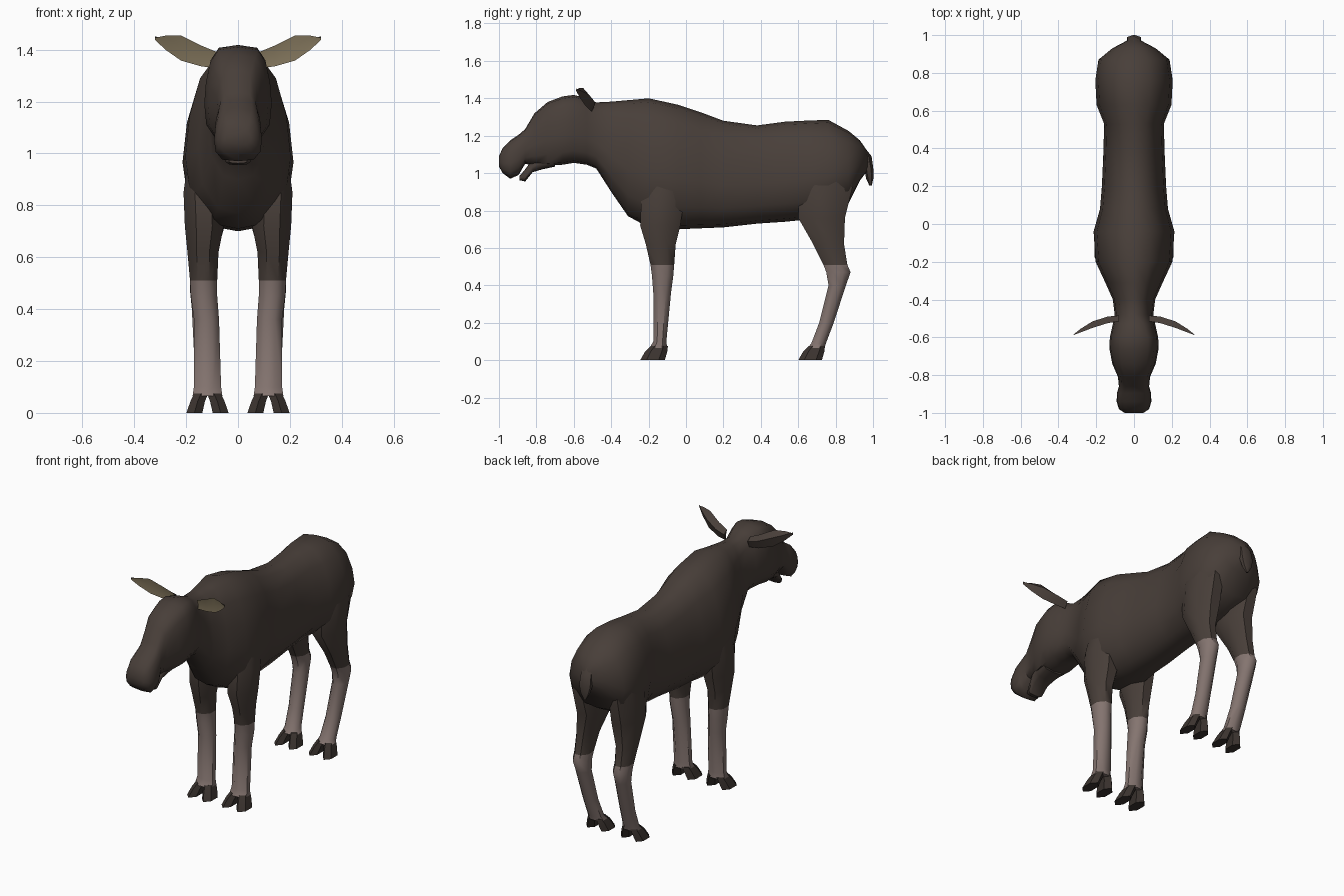
import bpy
import bmesh
import math

if "Cube" in bpy.data.objects:
    bpy.data.objects.remove(bpy.data.objects["Cube"])


def material(name, rgb):
    m = bpy.data.materials.new(name)
    m.use_nodes = True
    m.diffuse_color = (*rgb, 1)
    bsdf = m.node_tree.nodes["Principled BSDF"]
    bsdf.inputs["Base Color"].default_value = (*rgb, 1)
    bsdf.inputs["Roughness"].default_value = 0.9
    return m


FUR = material("dark brown fur", (0.065, 0.049, 0.041))
LEG = material("pale grey leg", (0.23, 0.175, 0.16))
HOOF = material("dark hoof", (0.043, 0.033, 0.028))
EAR = material("tan inner ear", (0.25, 0.20, 0.12))


def loft(name, rings, mats, rule=None, angle=50):
    """Skin a list of closed point rings, cap both ends, colour faces by rule."""
    bm = bmesh.new()
    rows = [[bm.verts.new(p) for p in ring] for ring in rings]
    n = len(rows[0])
    for a, b in zip(rows, rows[1:]):
        for i in range(n):
            j = (i + 1) % n
            bm.faces.new((a[i], a[j], b[j], b[i]))
    bm.faces.new(rows[0])
    bm.faces.new(rows[-1])
    bmesh.ops.recalc_face_normals(bm, faces=bm.faces)
    if rule:
        for f in bm.faces:
            f.material_index = rule(f)
    me = bpy.data.meshes.new(name)
    bm.to_mesh(me)
    bm.free()
    for m in mats:
        me.materials.append(m)
    ob = bpy.data.objects.new(name, me)
    bpy.context.collection.objects.link(ob)
    bpy.ops.object.select_all(action='DESELECT')
    ob.select_set(True)
    bpy.context.view_layer.objects.active = ob
    bpy.ops.object.shade_smooth_by_angle(angle=math.radians(angle))
    return ob


# Half outline of a trunk section: width fraction, height fraction
HALF = [(0, 1), (.4, .97), (.72, .84), (.92, .63), (1, .4), (.9, .18), (.5, .03), (0, 0)]


def section(y, low, high, width, square=0.0):
    right = [(u ** (1 - square) * width if u else 0, y, low + v * (high - low)) for u, v in HALF]
    left = [(-x, yy, z) for x, yy, z in right[-2:0:-1]]
    return right + left


def oval(z, outer, inner, back, front, side=1, n=8):
    """Horizontal ring between x and y limits, slightly squared."""
    pts = []
    for i in range(n):
        a = 2 * math.pi * (i + .5) / n
        x = (outer + inner) / 2 + (outer - inner) / 2 * 1.08 * math.cos(a)
        y = (back + front) / 2 + (front - back) / 2 * 1.08 * math.sin(a)
        pts.append((side * x, y, z))
    return pts


# Trunk, neck and head in one skin: y, bottom, top, half width, squareness
trunk = [
    (.975, 1.02, 1.11, .03), (.93, .96, 1.175, .115), (.87, .84, 1.225, .188),
    (.76, .78, 1.285, .205), (.63, .75, 1.28, .198), (.53, .74, 1.275, .158),
    (.38, .73, 1.255, .162), (.2, .71, 1.28, .17), (.08, .705, 1.325, .18),
    (-.04, .70, 1.365, .214), (-.2, .71, 1.40, .203), (-.31, .77, 1.39, .152),
    (-.40, .90, 1.382, .112), (-.48, 1.025, 1.378, .102), (-.53, 1.045, 1.40, .112, .2),
    (-.60, 1.055, 1.418, .128, .4), (-.66, 1.045, 1.41, .13, .4), (-.74, 1.04, 1.38, .115, .4),
    (-.81, 1.04, 1.32, .085, .4), (-.86, 1.05, 1.235, .08, .4), (-.895, .99, 1.205, .09, .4),
    (-.94, .97, 1.175, .092, .4), (-.98, 1.0, 1.135, .08, .4), (-1.0, 1.035, 1.09, .05, .3)]
loft("body_and_head", [section(*r) for r in trunk], [FUR])

# Lower jaw, tucked behind the overhanging muzzle
jaw = [(-.70, 1.035, 1.14, .08), (-.77, 1.02, 1.12, .07), (-.82, 1.005, 1.075, .06),
       (-.86, .955, 1.02, .052), (-.89, .962, .985, .035)]
loft("lower_jaw", [section(*r, .3) for r in jaw], [FUR])

# Tail: height, half width, front and back limits
tail = [(1.16, .03, .88, .935), (1.09, .036, .93, .99), (1.02, .04, .955, 1.0),
        (.97, .026, .965, 1.0), (.935, .006, .98, .993)]
loft("tail", [oval(z, w, -w, a, b, n=6) for z, w, a, b in tail], [FUR])

# Legs: height, outer x, inner x, front y, back y
front_leg = [
    (1.0, .19, .08, -.2, .0), (.85, .21, .06, -.24, -.01), (.72, .205, .055, -.245, -.03),
    (.62, .195, .075, -.215, -.055), (.51, .185, .08, -.19, -.063), (.45, .182, .08, -.182, -.068),
    (.36, .17, .073, -.175, -.08), (.1, .17, .065, -.175, -.105), (.065, .175, .06, -.195, -.1)]
hind_leg = [
    (1.1, .17, .06, .66, .86), (.92, .198, .05, .6, .89), (.76, .196, .04, .6, .85),
    (.62, .19, .08, .68, .845), (.51, .185, .09, .735, .863), (.47, .185, .09, .75, .88),
    (.40, .178, .092, .762, .855), (.2, .168, .085, .712, .79), (.09, .165, .075, .67, .748),
    (.065, .17, .065, .65, .74)]

# Ears: x, low z, high z, y, depth
ear = [(.08, 1.33, 1.39, -.515, .03), (.14, 1.335, 1.415, -.525, .035),
       (.22, 1.358, 1.455, -.55, .034), (.28, 1.40, 1.454, -.573, .02),
       (.32, 1.438, 1.446, -.588, .003)]


def ear_ring(x, low, high, y, depth, side):
    mid = (low + high) / 2
    return [(side * x, y, high), (side * x, y + depth, mid + .01),
            (side * x, y + depth * .4, low), (side * x, y + depth * .35, mid)]


def inner_ear(face):
    # The hollow of the ear looks forward
    return 1 if face.normal.y < -.3 and abs(face.normal.x) < .9 else 0


def leg_colour(face):
    return 0 if face.calc_center_median().z > .51 else 1


for side, label in ((1, "left"), (-1, "right")):
    loft(label + "_ear", [ear_ring(*r, side) for r in ear], [FUR, EAR], inner_ear, 40)
    for part, rings in (("front", front_leg), ("hind", hind_leg)):
        loft(f"{label}_{part}_leg", [oval(*r, side) for r in rings], [FUR, LEG], leg_colour)
        # Cloven hoof: two splayed toes under the ankle
        z, outer, inner, toe, heel = rings[-1]
        mid = (outer + inner) / 2
        for which, edge, spread in (("outer", outer, 1), ("inner", inner, -1)):
            near, far = mid - spread * .004, edge
            toes = [oval(.075, far - spread * .004, near, toe + .008, heel, side, 6),
                    oval(.045, far + spread * .01, near + spread * .012, toe - .02, heel - .005, side, 6),
                    oval(0, far + spread * .026, near + spread * .022, toe - .045, heel - .018, side, 6)]
            loft(f"{label}_{part}_{which}_toe", toes, [HOOF], angle=35)
